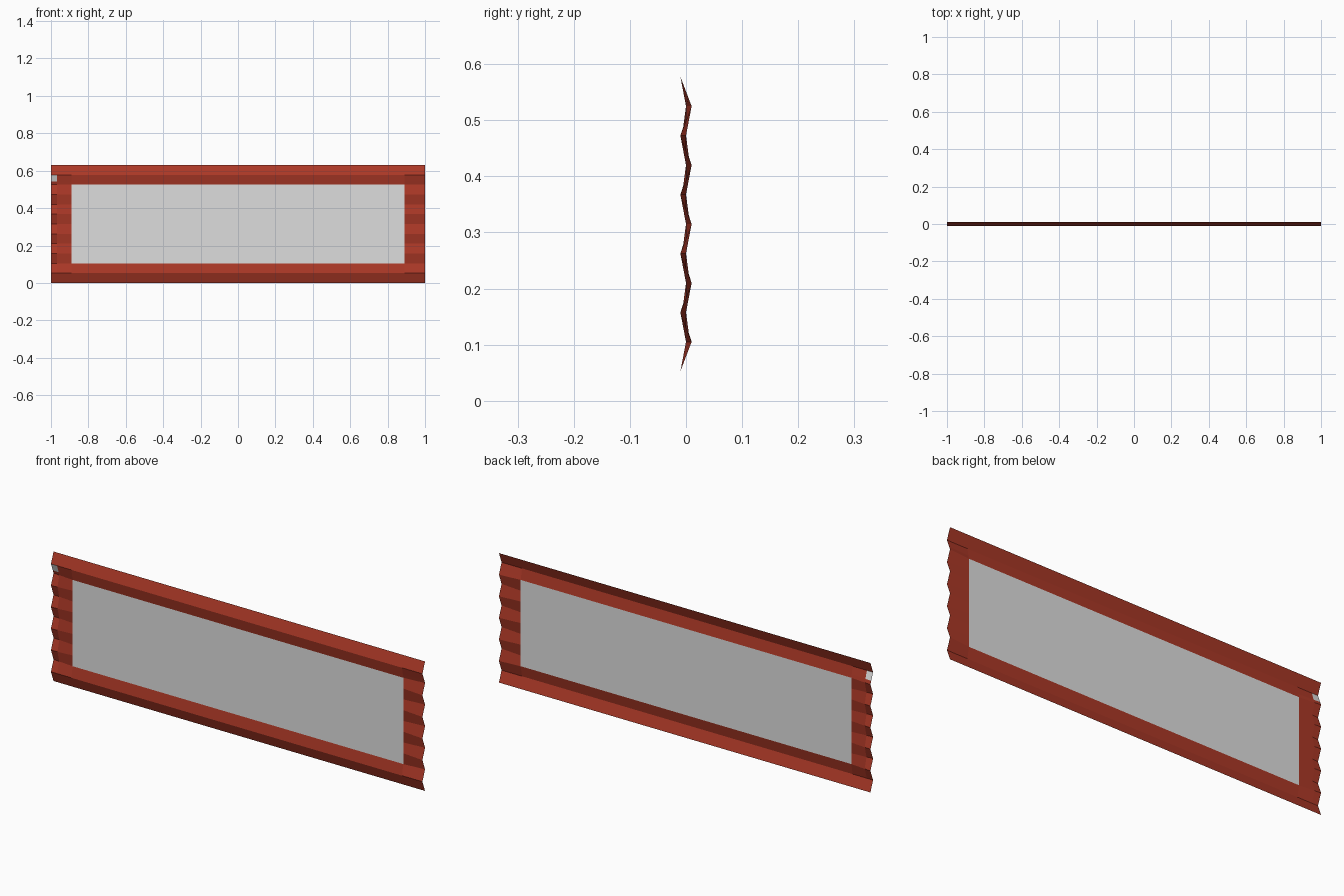
import bpy, bmesh

if "Cube" in bpy.data.objects:
    bpy.data.objects.remove(bpy.data.objects["Cube"])

STEP = 0.63 / 12      # height of one pleat
AMP = 0.01            # pleat depth
INNER = 0.89          # half width of the flat panel
LOW, HIGH = 2 * STEP, 10 * STEP


def material(name, rgb):
    m = bpy.data.materials.new(name)
    m.diffuse_color = (*rgb, 1)
    m.use_nodes = True
    m.node_tree.nodes["Principled BSDF"].inputs["Base Color"].default_value = m.diffuse_color
    return m


red = material("brick red", (0.41, 0.04, 0.02))
grey = material("light grey", (0.73, 0.73, 0.73))


def zigzag(z):
    """Pleat offset: back on even folds, front on odd folds."""
    t = (z / STEP) % 2
    return AMP * (1 - 2 * t if t <= 1 else 2 * t - 3)


def inner_offset(z):
    """Same pleats at top and bottom, flattened to y = 0 beside the panel."""
    if LOW - 1e-6 <= z <= HIGH + 1e-6:
        return 0.0
    if z < STEP or z > 11 * STEP:
        return zigzag(z)
    d = (LOW - z if z < LOW else z - HIGH) / STEP
    return -AMP * d


def point(x, z):
    f = max(0.0, (abs(x) - INNER) / (1 - INNER))
    return (x, inner_offset(z) * (1 - f) + zigzag(z) * f, z)


def sheet(name, xs, zs, keep, mark=None):
    bm = bmesh.new()
    grid = [[bm.verts.new(point(x, z)) for x in xs] for z in zs]
    for j in range(len(zs) - 1):
        for i in range(len(xs) - 1):
            cx, cz = (xs[i] + xs[i + 1]) / 2, (zs[j] + zs[j + 1]) / 2
            if keep(cx, cz):
                f = bm.faces.new((grid[j][i], grid[j][i + 1],
                                  grid[j + 1][i + 1], grid[j + 1][i]))
                f.material_index = 1 if mark and mark(cx, cz) else 0
    loose = [v for v in bm.verts if not v.link_faces]
    bmesh.ops.delete(bm, geom=loose, context='VERTS')
    me = bpy.data.meshes.new(name)
    bm.to_mesh(me)
    bm.free()
    ob = bpy.data.objects.new(name, me)
    bpy.context.collection.objects.link(ob)
    return ob


# Pleated red border, with a small grey chip at the upper left corner
rows = sorted([i * STEP for i in range(13)] + [0.541])
border = sheet("pleated_border", [-1, -0.967, -INNER, INNER, 1], rows,
               lambda x, z: abs(x) > INNER or z < LOW or z > HIGH,
               lambda x, z: x < -0.967 and 0.541 < z < 11 * STEP)
border.data.materials.append(red)
border.data.materials.append(grey)

# Flat grey panel in the middle
panel = sheet("flat_panel", [-INNER, INNER], [LOW, HIGH], lambda x, z: True)
panel.data.materials.append(grey)
